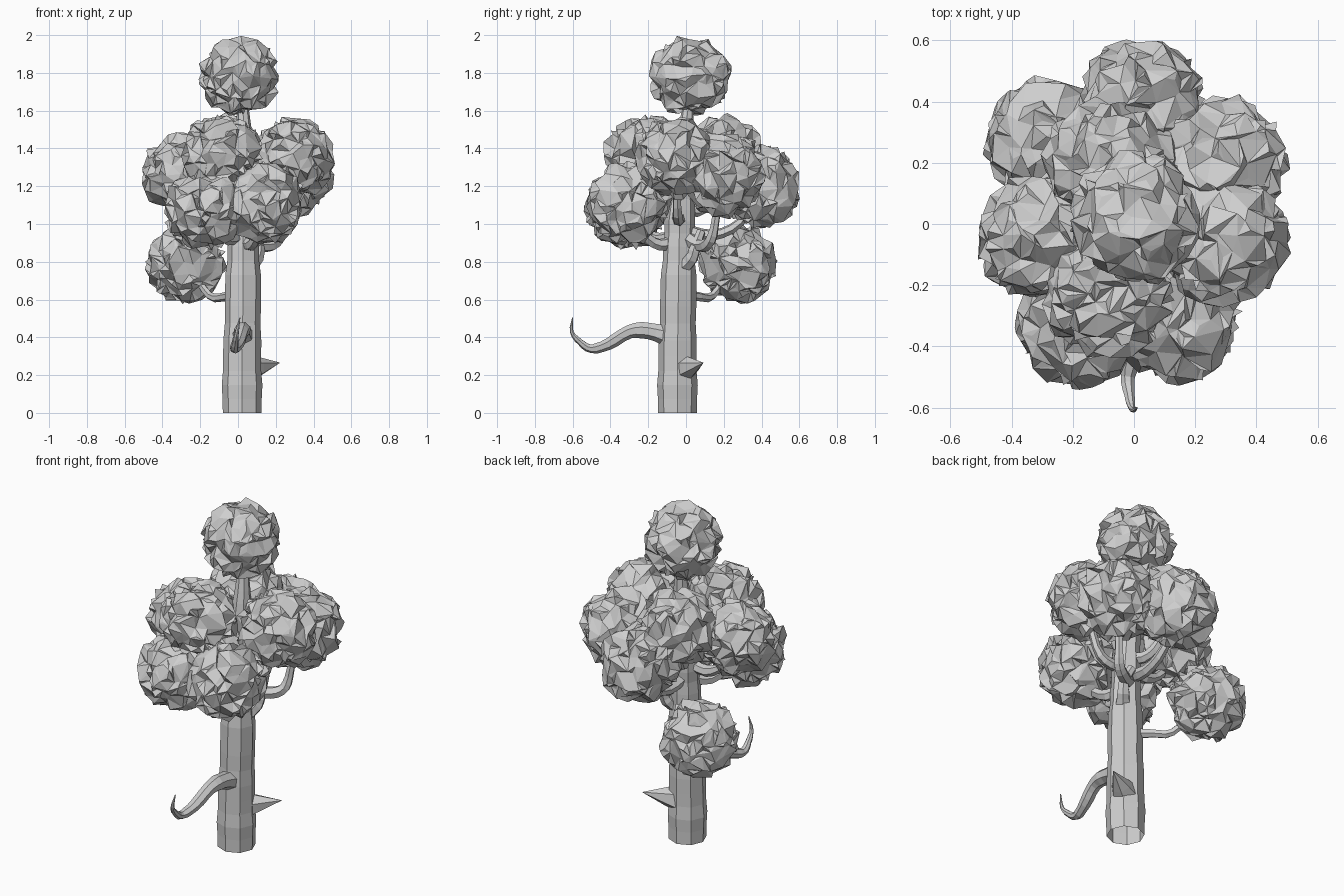
import bpy, bmesh, math, random
from mathutils import Vector

random.seed(11)
cube = bpy.data.objects.get("Cube")
if cube:
    bpy.data.objects.remove(cube, do_unlink=True)

GREY = (0.62, 0.62, 0.62, 1.0)
mat = bpy.data.materials.new("plain_grey")
mat.use_nodes = True
mat.diffuse_color = GREY
mat.node_tree.nodes["Principled BSDF"].inputs["Base Color"].default_value = GREY


def finish(bm, name):
    bmesh.ops.recalc_face_normals(bm, faces=bm.faces)
    mesh = bpy.data.meshes.new(name)
    bm.to_mesh(mesh)
    bm.free()
    mesh.materials.append(mat)
    obj = bpy.data.objects.new(name, mesh)
    bpy.context.collection.objects.link(obj)
    return obj


def smooth_path(points, steps):
    """Catmull-Rom path through the points."""
    pts = [Vector(p) for p in points]
    ext = [2 * pts[0] - pts[1]] + pts + [2 * pts[-1] - pts[-2]]
    out = []
    for a, b, c, d in zip(ext, ext[1:], ext[2:], ext[3:]):
        for i in range(steps):
            t = i / steps
            out.append(0.5 * (2 * b + (c - a) * t + (2 * a - 5 * b + 4 * c - d) * t * t
                              + (3 * b - a - 3 * c + d) * t ** 3))
    return out + [pts[-1]]


def tube(name, points, r_start, r_end, sides=6, steps=3, rough=0.08, power=1.0):
    """Tapered, slightly knobbly tube along a path, open at its hidden root."""
    path = smooth_path(points, steps)
    bm = bmesh.new()
    rings = []
    normal = None
    for i, p in enumerate(path):
        along = (path[min(i + 1, len(path) - 1)] - path[max(i - 1, 0)]).normalized()
        if normal is None:
            normal = along.orthogonal()
        normal = (normal - along * normal.dot(along)).normalized()
        side = along.cross(normal)
        r = r_start + (r_end - r_start) * (i / (len(path) - 1)) ** power
        r *= 1 + random.uniform(-rough, rough)
        ring = []
        for k in range(sides):
            a = math.tau * k / sides
            ring.append(bm.verts.new(p + (normal * math.cos(a) + side * math.sin(a)) * r))
        rings.append(ring)
    for lo, hi in zip(rings, rings[1:]):
        for k in range(sides):
            n = (k + 1) % sides
            bm.faces.new((lo[k], lo[n], hi[n], hi[k]))
    bm.faces.new(rings[-1])
    return finish(bm, name)


def leaf_clump(name, centre, radius):
    """Faceted ball with spiky random bumps."""
    bm = bmesh.new()
    bmesh.ops.create_icosphere(bm, subdivisions=3, radius=1)
    for v in bm.verts:
        jitter = Vector([random.uniform(-1, 1) for _ in range(3)]) * 0.14
        v.co = (v.co + jitter).normalized() * random.uniform(0.84, 1.1)
        v.co = v.co * radius + Vector(centre)
    # Extra spikes rising from the middle of some faces
    for f in random.sample(bm.faces[:], 110):
        tip = f.calc_center_median() - Vector(centre)
        tip = Vector(centre) + tip.normalized() * radius * random.uniform(0.9, 1.08)
        spike = bmesh.ops.poke(bm, faces=[f])["verts"][0]
        spike.co = tip
    return finish(bm, name)


# Trunk, standing flat on the ground
trunk = tube("trunk", [(0.022, -0.045, 0), (0.022, -0.045, 0.3), (0.027, -0.04, 0.65),
                       (0.027, -0.035, 0.95), (0.025, -0.02, 1.2),
                       (0.03, 0.0, 1.5), (0.02, 0.02, 1.7)],
             0.103, 0.018, sides=8, steps=4, rough=0.06, power=2.0)
for v in trunk.data.vertices:
    if v.co.z < 0.02:
        v.co.z = 0

# Leaf clumps: centre and radius
clumps = {
    "top": ((0.01, 0.02, 1.782), 0.208),
    "low": ((-0.28, 0.275, 0.795), 0.208),
    "left": ((-0.305, -0.045, 1.27), 0.205),
    "front_left": ((-0.175, -0.315, 1.08), 0.212),
    "front_right": ((0.14, -0.3, 1.115), 0.217),
    "front_upper": ((-0.09, -0.22, 1.36), 0.212),
    "right_front": ((0.29, -0.05, 1.35), 0.212),
    "right_back": ((0.28, 0.2, 1.26), 0.217),
    "back": ((0.03, 0.395, 1.2), 0.212),
    "back_upper": ((-0.08, 0.2, 1.36), 0.212),
}
for name, (centre, radius) in clumps.items():
    leaf_clump(name + "_leaves", centre, radius)

# Limbs that leave the trunk, sag a little and rise into a clump
limbs = {"left": 1.05, "front_left": 0.95, "front_right": 0.92, "front_upper": 1.1,
         "right_front": 1.05, "back": 0.97, "back_upper": 1.1}
for name, z in limbs.items():
    root = Vector((0.025, -0.035, z))
    end = Vector(clumps[name][0])
    reach = Vector((end.x - root.x, end.y - root.y, 0))
    tube(name + "_limb", [root, root + reach * 0.4 - Vector((0, 0, 0.03)),
                          root + reach * 0.75 + Vector((0, 0, 0.04)), end], 0.038, 0.018)

# Curled limb on the right, the knobbly short limb and the thin low limb
tube("curled_limb", [(0.04, 0.0, 0.93), (0.12, 0.07, 0.885), (0.2, 0.12, 0.9),
                     (0.23, 0.15, 0.98), (0.25, 0.18, 1.2)], 0.04, 0.02)
tube("short_limb", [(0.06, -0.02, 0.77), (0.1, 0.03, 0.82), (0.11, 0.05, 0.88),
                    (0.08, 0.08, 0.96)], 0.042, 0.025)
tube("low_limb", [(0.0, -0.02, 0.63), (-0.07, 0.07, 0.615), (-0.15, 0.14, 0.62),
                  (-0.24, 0.23, 0.75)], 0.028, 0.018)

# Bare hooked branch at the front
tube("hooked_branch", [(0.025, -0.07, 0.4), (0.025, -0.2, 0.435), (0.02, -0.3, 0.43),
                       (0.0, -0.41, 0.365), (-0.02, -0.5, 0.34), (-0.015, -0.56, 0.375),
                       (-0.005, -0.605, 0.43), (0.01, -0.6, 0.505)],
     0.055, 0.003, sides=7)

# Broken pointed stub on the right
tube("pointed_stub", [(0.06, -0.01, 0.235), (0.22, 0.09, 0.265)], 0.075, 0.002, rough=0.03)
